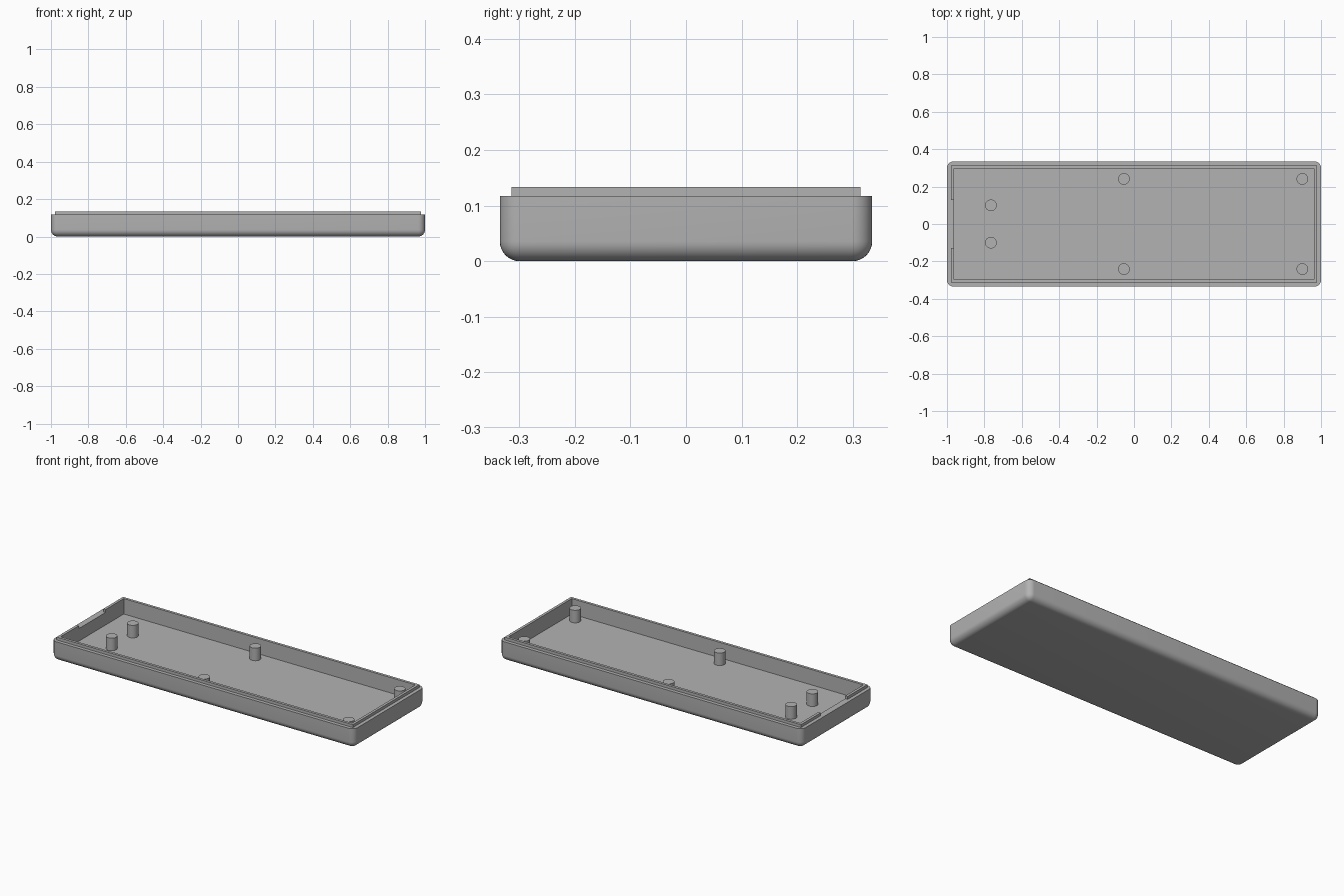
import bpy, bmesh, math
from mathutils import Matrix

if "Cube" in bpy.data.objects:
    bpy.data.objects.remove(bpy.data.objects["Cube"])

HX, HY, RIM, TOP = 1.0, 0.335, 0.117, 0.134   # half sizes, rim and lip heights
FLOOR, FILLET = 0.042, 0.036
LIP, WALL = 0.021, 0.037                      # insets of the lip and the cavity
GAP = 0.127                                   # half width of the lip opening

grey = bpy.data.materials.new("plain grey")
grey.use_nodes = True
grey.diffuse_color = (0.45, 0.45, 0.45, 1)
grey.node_tree.nodes["Principled BSDF"].inputs["Base Color"].default_value = grey.diffuse_color


def finish(name, bm):
    bmesh.ops.recalc_face_normals(bm, faces=bm.faces)
    mesh = bpy.data.meshes.new(name)
    bm.to_mesh(mesh)
    bm.free()
    obj = bpy.data.objects.new(name, mesh)
    bpy.context.collection.objects.link(obj)
    mesh.materials.append(grey)
    return obj


def box(bm, hx, hy, z0, z1):
    m = Matrix.Translation((0, 0, (z0 + z1) / 2)) @ Matrix.Diagonal((2 * hx, 2 * hy, z1 - z0, 1))
    bmesh.ops.create_cube(bm, size=1, matrix=m)


def smooth(obj):
    bpy.ops.object.select_all(action="DESELECT")
    obj.select_set(True)
    bpy.context.view_layer.objects.active = obj
    bpy.ops.object.shade_smooth_by_angle(angle=math.radians(30))


# Tray body: a block with rounded corners and underside, hollowed from above
bm = bmesh.new()
box(bm, HX, HY, 0, RIM)
edges = [e for e in bm.edges if min(v.co.z for v in e.verts) < 0.001]
bmesh.ops.bevel(bm, geom=edges, offset=FILLET, segments=8, profile=0.5, affect="EDGES")
tray = finish("tray_body", bm)

bm = bmesh.new()
box(bm, HX - WALL, HY - WALL, FLOOR, RIM + 0.1)
cutter = finish("cavity_cutter", bm)
cutter.hide_render = True
cut = tray.modifiers.new("cavity", "BOOLEAN")
cut.operation, cut.solver, cut.object = "DIFFERENCE", "EXACT", cutter
bpy.context.view_layer.objects.active = tray
bpy.ops.object.modifier_apply(modifier=cut.name)
bpy.data.objects.remove(cutter)
smooth(tray)

# Raised lip: a thin frame, open in the middle of the right end
ox, oy, ix, iy = HX - LIP, HY - LIP, HX - WALL, HY - WALL
half = [(-ox, GAP), (-ox, oy), (ox, oy), (ox, -oy), (-ox, -oy), (-ox, -GAP)]
inner = [(-ix, -GAP), (-ix, -iy), (ix, -iy), (ix, iy), (-ix, iy), (-ix, GAP)]
bm = bmesh.new()
face = bm.faces.new([bm.verts.new((x, y, RIM)) for x, y in half + inner])
ext = bmesh.ops.extrude_face_region(bm, geom=[face], use_keep_orig=True)
bmesh.ops.translate(bm, vec=(0, 0, TOP - RIM),
                    verts=[g for g in ext["geom"] if isinstance(g, bmesh.types.BMVert)])
finish("raised_lip", bm)

# Mounting posts, in mirrored pairs standing on the floor
for label, x, y in (("right", -0.765, 0.1), ("middle", -0.054, 0.241), ("left", 0.9, 0.241)):
    for side, s in (("front", -1), ("back", 1)):
        bm = bmesh.new()
        z0 = FLOOR - 0.004
        bmesh.ops.create_cone(bm, cap_ends=True, segments=32, radius1=0.031, radius2=0.031,
                              depth=RIM - z0,
                              matrix=Matrix.Translation((x, s * y, (RIM + z0) / 2)))
        smooth(finish(f"{label}_{side}_post", bm))
